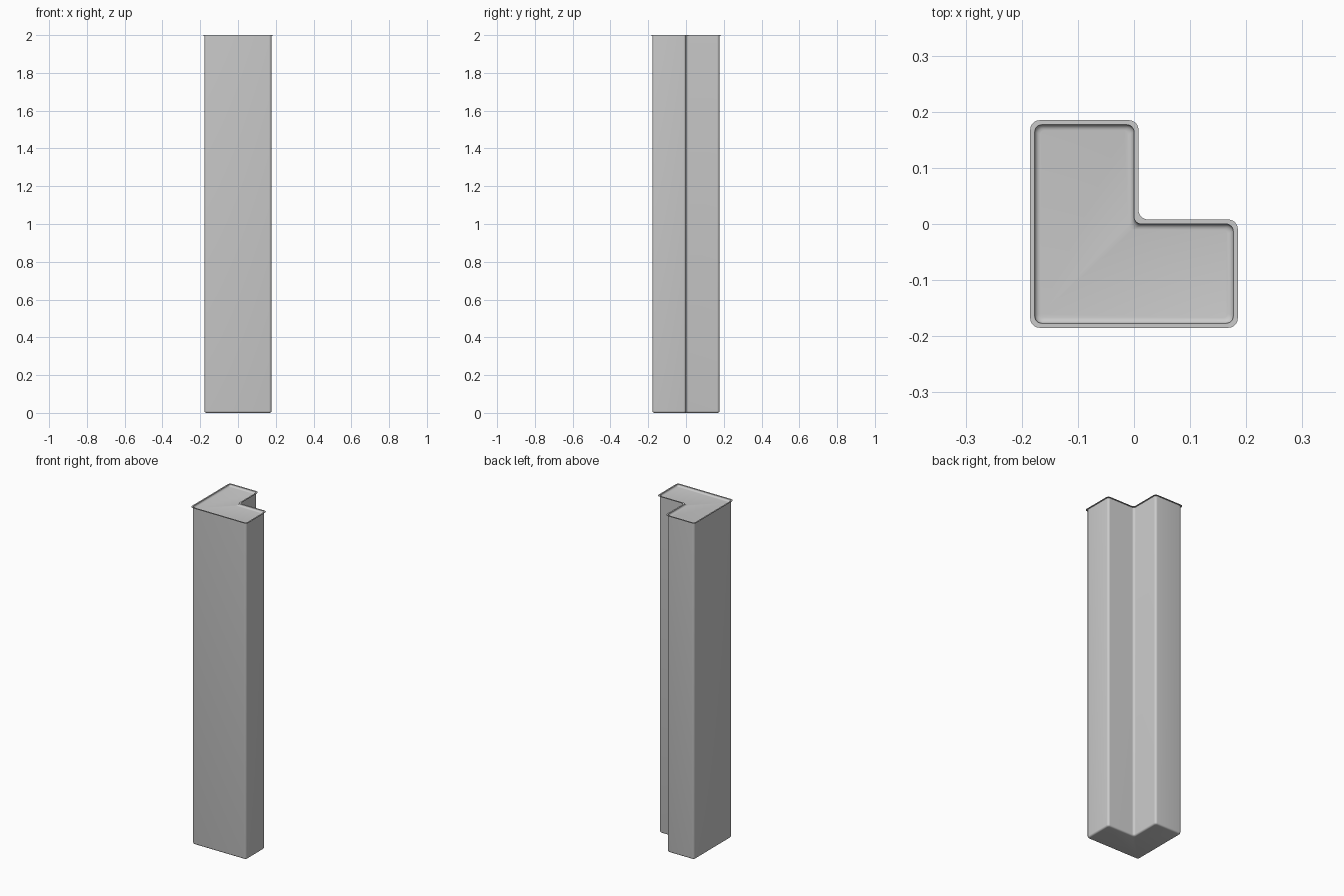
import bpy, bmesh, math
from mathutils import Vector

if "Cube" in bpy.data.objects:
    bpy.data.objects.remove(bpy.data.objects["Cube"])

SEG = 6     # segments per rounded corner
HALF = 0.177


def l_outline(d):
    """Rounded L outline, pushed outward by d."""
    o = HALF + d
    corners = [(-o, -o), (o, -o), (o, d), (d, d), (d, o), (-o, o)]
    pts = []
    for i, c in enumerate(corners):
        c = Vector(c)
        u = (Vector(corners[i - 1]) - c).normalized()
        v = (Vector(corners[(i + 1) % 6]) - c).normalized()
        r = 0.013 + d * 0.5
        centre = c + (u + v) * r
        for k in range(SEG + 1):
            a = math.pi / 2 * k / SEG
            pts.append(centre - v * r * math.cos(a) - u * r * math.sin(a))
    return pts


def fillet(d0, z0, r, start, end, n=4):
    """Arc of (offset, height) pairs around the centre (d0, z0)."""
    angles = [math.radians(start + (end - start) * k / n) for k in range(n + 1)]
    return [(d0 + r * math.cos(a), z0 + r * math.sin(a)) for a in angles]


def loft(name, profile):
    """Stack L outlines along the profile and cap both ends."""
    bm = bmesh.new()
    rings = [[bm.verts.new((p.x, p.y, z)) for p in l_outline(d)] for d, z in profile]
    n = len(rings[0])
    for a, b in zip(rings, rings[1:]):
        for i in range(n):
            j = (i + 1) % n
            bm.faces.new((a[i], a[j], b[j], b[i]))
    bm.faces.new(rings[0][::-1])
    bm.faces.new(rings[-1])
    bmesh.ops.recalc_face_normals(bm, faces=bm.faces)
    mesh = bpy.data.meshes.new(name)
    bm.to_mesh(mesh)
    bm.free()
    obj = bpy.data.objects.new(name, mesh)
    bpy.context.collection.objects.link(obj)
    bpy.context.view_layer.objects.active = obj
    obj.select_set(True)
    bpy.ops.object.shade_smooth_by_angle(angle=math.radians(35))
    return obj


# Column: soft bottom edge, straight walls, thin top flange, shallow recessed cap
profile = fillet(-0.01, 0.01, 0.01, -90, 0)
profile += [(0, 1.998), (0.008, 1.998), (0.008, 2.0), (0, 2.0)]
profile += fillet(-0.01, 1.998, 0.01, 0, -90)
loft("corner_column", profile)
